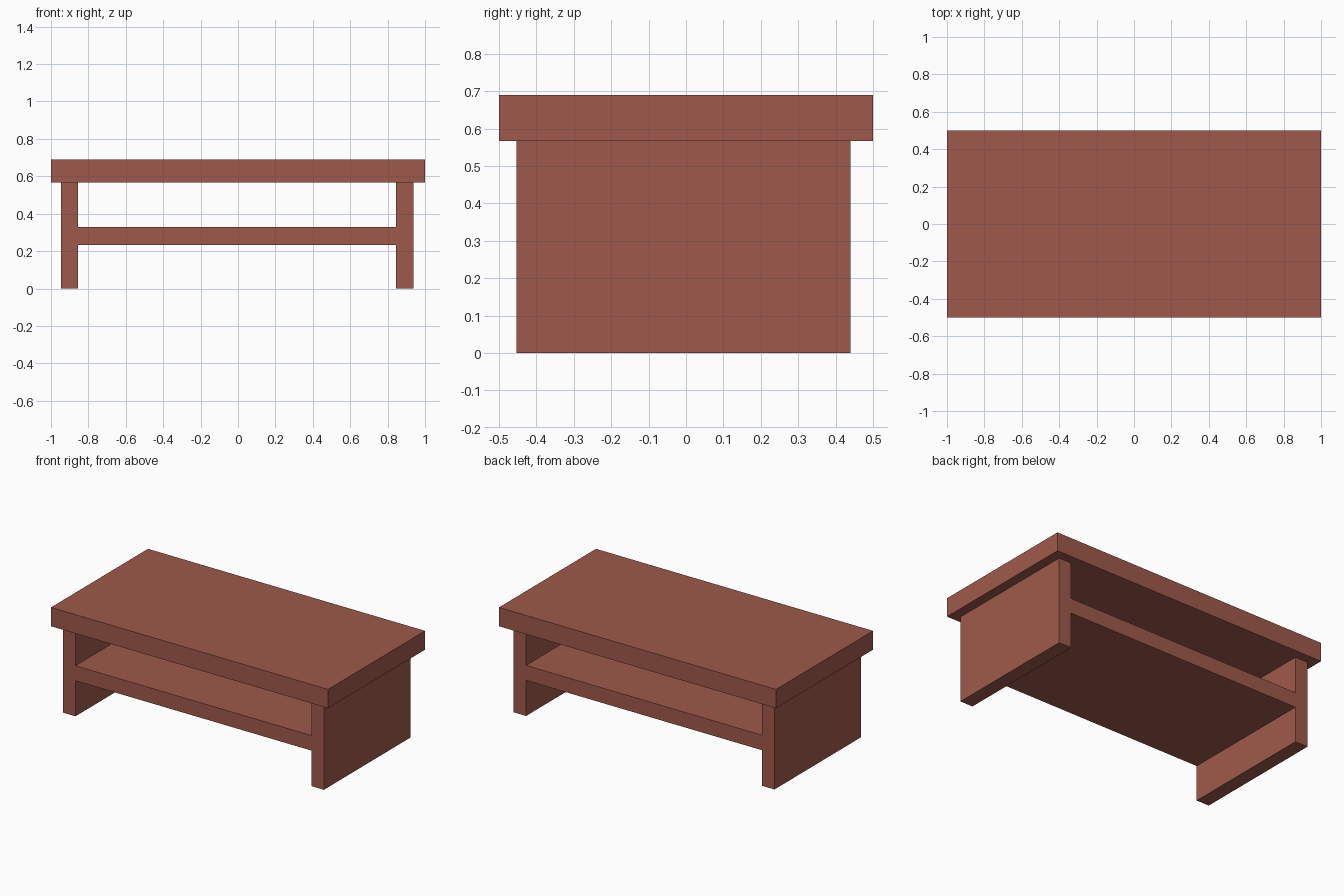
import bpy
import bmesh
from mathutils import Matrix, Vector

if "Cube" in bpy.data.objects:
    bpy.data.objects.remove(bpy.data.objects["Cube"])

wood = bpy.data.materials.new("reddish brown wood")
wood.diffuse_color = (0.345, 0.102, 0.070, 1.0)
wood.use_nodes = True
wood.node_tree.nodes["Principled BSDF"].inputs["Base Color"].default_value = wood.diffuse_color


def box(name, x, y, z):
    """Add a box spanning the given (min, max) ranges."""
    lo, hi = Vector((x[0], y[0], z[0])), Vector((x[1], y[1], z[1]))
    bm = bmesh.new()
    bmesh.ops.create_cube(bm, size=1.0, matrix=Matrix.Translation((lo + hi) / 2)
                          @ Matrix.Diagonal((*(hi - lo), 1.0)))
    mesh = bpy.data.meshes.new(name)
    bm.to_mesh(mesh)
    bm.free()
    mesh.materials.append(wood)
    obj = bpy.data.objects.new(name, mesh)
    bpy.context.collection.objects.link(obj)
    return obj


TOP_Z, UNDER_Z = 0.69, 0.567
DEPTH = (-0.453, 0.44)          # shared by side panels and shelf
LEFT, RIGHT = (-0.947, -0.856), (0.846, 0.937)

# Thick table top
box("table_top", (-1, 1), (-0.5, 0.5), (UNDER_Z, TOP_Z))

# Full-depth side panels
for side, span in (("left", LEFT), ("right", RIGHT)):
    box(side + "_side_panel", span, DEPTH, (0, UNDER_Z))

# Lower shelf between the panels
box("shelf", (LEFT[1], RIGHT[0]), DEPTH, (0.232, 0.33))
